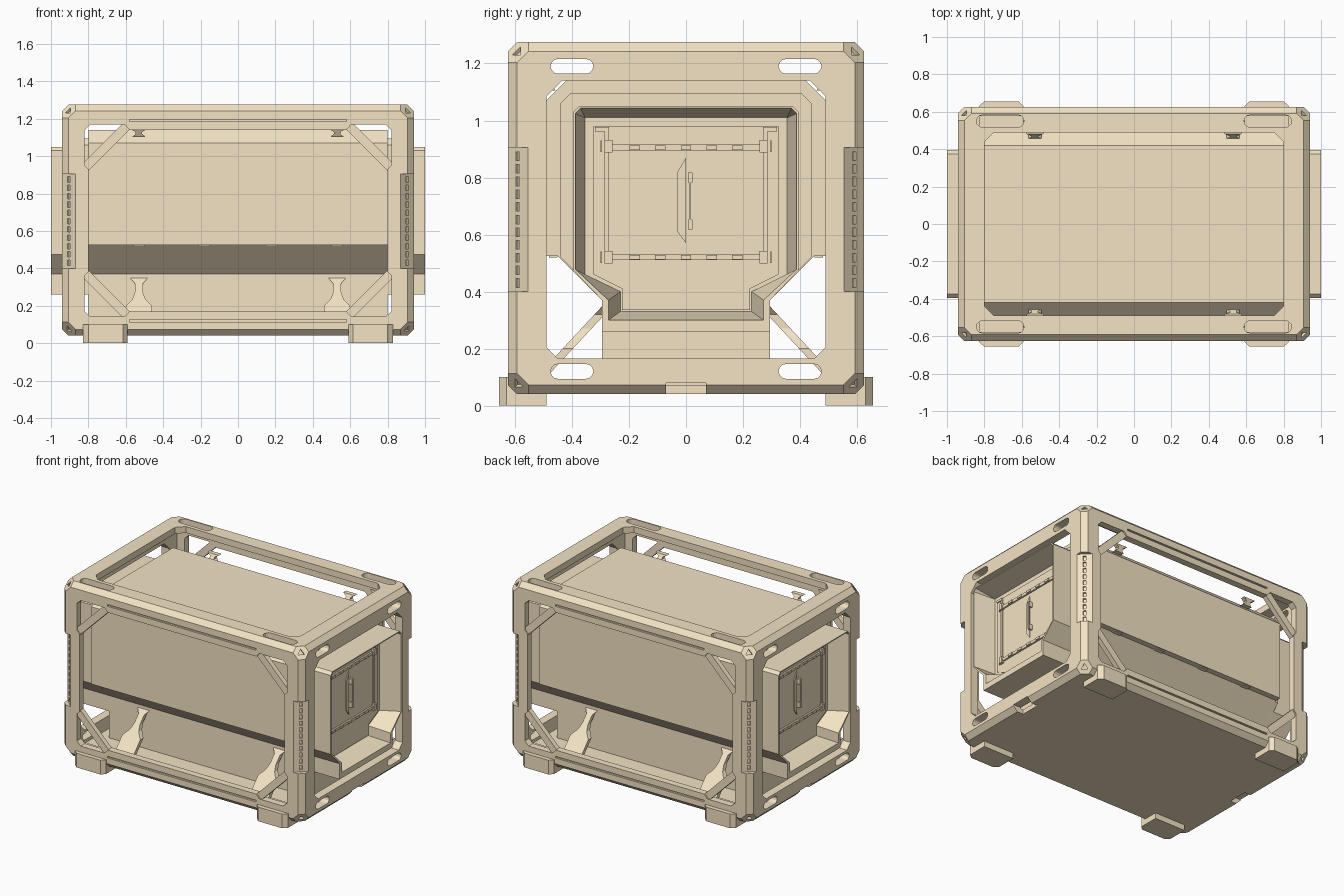
import bpy, bmesh
from math import cos, sin, pi
from mathutils import Vector, Matrix

if "Cube" in bpy.data.objects:
    bpy.data.objects.remove(bpy.data.objects["Cube"])

S = (-1, 1)
HX, HY, Z0, Z1 = 0.94, 0.625, 0.04, 1.275
ZC, HZ = (Z0 + Z1) / 2, (Z1 - Z0) / 2
FLOOR = 0.072
tan_paint = bpy.data.materials.new("tan_paint")
tan_paint.diffuse_color = (0.90, 0.77, 0.55, 1)
tan_paint.use_nodes = True
tan_paint.node_tree.nodes["Principled BSDF"].inputs["Base Color"].default_value = tan_paint.diffuse_color


def finish(name, bm):
    bmesh.ops.recalc_face_normals(bm, faces=bm.faces[:])
    me = bpy.data.meshes.new(name)
    bm.to_mesh(me)
    bm.free()
    me.materials.append(tan_paint)
    ob = bpy.data.objects.new(name, me)
    bpy.context.collection.objects.link(ob)
    return ob


def place(axis, p, t):
    return {'x': (t, p[0], p[1]), 'y': (p[0], t, p[1]), 'z': (p[0], p[1], t)}[axis]


def loft(bm, axis, rings):
    """Skin a list of (offset, profile) rings and cap both ends."""
    loops = [[bm.verts.new(place(axis, p, t)) for p in pts] for t, pts in rings]
    for a, b in zip(loops, loops[1:]):
        for i in range(len(a)):
            j = (i + 1) % len(a)
            bm.faces.new((a[i], a[j], b[j], b[i]))
    bm.faces.new(loops[0])
    bm.faces.new(loops[-1])
    return [v for l in loops for v in l]


def prism(bm, axis, pts, a, b):
    return loft(bm, axis, [(a, pts), (b, pts)])


def sym(half):
    return half + [(-u, v) for u, v in reversed(half)]


def slot(u, v, hu, r, n=6):
    """Rounded slot profile."""
    return [(u + s * (hu - r + r * sin(pi * k / n)), v - s * r * cos(pi * k / n))
            for s in (1, -1) for k in range(n + 1)]


def box(bm, x0, x1, y0, y1, z0, z1):
    prism(bm, 'z', [(x0, y0), (x1, y0), (x1, y1), (x0, y1)], z0, z1)


# Outer frame block: every edge and corner chamfered by plane cuts
bm = bmesh.new()
box(bm, -HX, HX, -HY, HY, Z0, Z1)
half = Vector((HX, HY, HZ))
dirs = [Vector((x, y, z)) for x in (-1, 0, 1) for y in (-1, 0, 1) for z in (-1, 0, 1)]
for count, d in ((2, 0.033), (3, 0.105)):
    for n in dirs:
        if sum(map(abs, n)) != count:
            continue
        corner = Vector([a * b for a, b in zip(n, half)]) + Vector((0, 0, ZC))
        r = bmesh.ops.bisect_plane(bm, geom=bm.verts[:] + bm.edges[:] + bm.faces[:], dist=1e-6,
                                   plane_co=corner - n * d / count, plane_no=n, clear_outer=True)
        edges = [e for e in r['geom_cut'] if isinstance(e, bmesh.types.BMEdge)]
        bmesh.ops.contextual_create(bm, geom=edges)
frame = finish("outer_frame", bm)

cutters = []


def cut(bm):
    ob = finish("cutter", bm)
    ob.hide_render = True
    m = frame.modifiers.new("cut", 'BOOLEAN')
    m.operation, m.solver, m.object = 'DIFFERENCE', 'EXACT', ob
    cutters.append(ob)


# Hollow inside, then openings: ends, top, front and back
bm = bmesh.new()
box(bm, -0.88, 0.88, -0.577, 0.577, FLOOR, 1.23)
cut(bm)
bm = bmesh.new()
prism(bm, 'x', sym([(0.435, 1.14), (0.49, 1.085), (0.49, 0.205), (0.45, 0.165)]), -1.2, 1.2)
cut(bm)
bm = bmesh.new()
prism(bm, 'z', sym([(0.75, 0.49), (0.80, 0.44), (0.80, -0.44), (0.75, -0.49)]), 0.6, 1.5)
cut(bm)
q = [(0.58, 1.14), (0.605, 1.168), (0.79, 1.168), (0.82, 1.14), (0.82, 0.95), (0.80, 0.93)]
side = sym(q + [(u, 2 * 0.655 - v) for u, v in reversed(q)])
bm = bmesh.new()
for s in S:
    prism(bm, 'y', side, s * 0.48, s * 0.8)
cut(bm)

# Hand slots, rail grooves and end notches
bm = bmesh.new()
for s in S:
    for z in (0.12, 1.19):
        for t in S:
            prism(bm, 'x', slot(s * 0.40, z, 0.075, 0.026), t * 0.8, t * 1.2)
        y0, y1 = sorted((s * 0.612, s * 0.7))
        box(bm, -0.58, 0.58, y0, y1, z - 0.006, z + 0.006)
    for t in S:
        prism(bm, 'z', slot(s * 0.715, t * 0.55, 0.127, 0.033), 1.222, 1.4)
    box(bm, s * 0.86, s * 1.1, -0.07, 0.07, 0.0, 0.08)
cut(bm)

# Deeper chamfer on each post, its column of slots, and the corner sockets
guard, holes, sockets = bmesh.new(), bmesh.new(), bmesh.new()
for sx in S:
    for sy in S:
        n = Vector((sx, sy, 0)).normalized()
        side_dir = Vector((-sy, sx, 0)).normalized()
        rot = Matrix((n, side_dir, (0, 0, 1))).transposed().to_4x4()
        p = Vector((sx * (HX - 0.035), sy * (HY - 0.035), 0))

        def block(b, off, size):
            m = Matrix.Translation(p + off) @ rot @ Matrix.Diagonal((*size, 1))
            bmesh.ops.create_cube(b, size=1, matrix=m)
        block(guard, n * 0.1 + Vector((0, 0, 0.6525)), (0.2, 0.3, 0.505))
        for k in range(11):
            block(holes, Vector((0, 0, 0.43 + k * 0.0445)), (0.02, 0.018, 0.03))
        for sz in S:
            d = Vector((sx, sy, sz))
            c = Vector((sx * HX, sy * HY, ZC + sz * HZ)) - d * 0.105 / 3
            up = d.normalized().to_track_quat('Z', 'Y').to_matrix().to_4x4()
            bmesh.ops.create_cone(sockets, cap_ends=True, segments=3, radius1=0.024, radius2=0.024,
                                  depth=0.03, matrix=Matrix.Translation(c) @ up)
for b in (guard, holes, sockets):
    cut(b)
dg = bpy.context.evaluated_depsgraph_get()
done = bpy.data.meshes.new_from_object(frame.evaluated_get(dg))
frame.modifiers.clear()
frame.data = done
for ob in cutters:
    bpy.data.objects.remove(ob)

# Diagonal corner braces in the front and back windows
bm = bmesh.new()
for sy in S:
    for sx in S:
        for sz in S:
            pts = [(sx * u, 0.655 + sz * v) for u, v in
                   ((0.84, 0.225), (0.84, 0.295), (0.61, 0.525), (0.54, 0.525))]
            prism(bm, 'y', pts, sy * 0.58, sy * 0.615)
finish("corner_braces", bm)

# Feet
bm = bmesh.new()
for sx in S:
    for sy in S:
        pts = [(0.59, 0.49), (0.83, 0.49), (0.83, 0.63), (0.80, 0.655), (0.615, 0.655), (0.59, 0.63)]
        prism(bm, 'z', [(sx * u, sy * v) for u, v in pts], 0, 0.10)
finish("feet", bm)

# Inner container body on its pedestal, with a raised plate at each end
A = sym([(0.42, 1.14), (0.49, 1.07), (0.49, 0.525), (0.45, 0.525), (0.295, 0.37), (0.295, 0.06)])
B = sym([(0.405, 1.095), (0.44, 1.06), (0.44, 0.52), (0.295, 0.375), (0.295, 0.26)])
bm = bmesh.new()
prism(bm, 'x', A, -0.80, 0.80)
for s in S:
    prism(bm, 'x', B, s * 0.79, s * 0.825)
finish("inner_container", bm)

# Small hinges under the long side edges
bm = bmesh.new()
for s in S:
    for x in (-0.53, -0.18, 0.18, 0.53):
        box(bm, x - 0.03, x + 0.03, s * 0.45, s * 0.48, 0.519, 0.53)
finish("edge_hinges", bm)

# End hoods with sloped recesses
outer = sym([(0.375, 1.05), (0.395, 1.03), (0.395, 0.475), (0.295, 0.37), (0.295, 0.26)])
rim = sym([(0.37, 1.043), (0.388, 1.025), (0.388, 0.478), (0.272, 0.37), (0.272, 0.30)])
back = sym([(0.354, 1.01), (0.355, 1.009), (0.355, 0.46), (0.23, 0.40), (0.23, 0.33)])
bm = bmesh.new()
for s in S:
    loft(bm, 'x', [(s * 0.80, outer), (s * 1.0, outer), (s * 1.0, rim), (s * 0.855, back)])
finish("end_hoods", bm)

# Doors: panel, cross bars, side bars with clips, handle and latch plate
bm = bmesh.new()
for s in S:
    f = s * 0.85
    prism(bm, 'x', sym([(0.325, 0.98), (0.325, 0.46), (0.225, 0.41), (0.225, 0.335)]), f, s * 0.861)
    for z in (0.52, 0.905):
        box(bm, f, s * 0.872, -0.27, 0.27, z - 0.01, z + 0.01)
        for k in range(5):
            y = (k - 2) * 0.09
            box(bm, f, s * 0.878, y - 0.018, y + 0.018, z - 0.008, z + 0.008)
    for t in S:
        box(bm, f, s * 0.87, t * 0.27, t * 0.32, 0.962, 0.978)
        box(bm, f, s * 0.868, t * 0.27, t * 0.285, 0.50, 0.97)
        for z in (0.52, 0.91):
            box(bm, f, s * 0.88, t * 0.258, t * 0.285, z - 0.022, z + 0.022)
            box(bm, f, s * 0.868, t * 0.295, t * 0.30, z - 0.02, z + 0.02)
    plate = [(0, 0.57), (0, 0.87), (-0.03, 0.82), (-0.03, 0.61)]
    prism(bm, 'x', [(s * u, v) for u, v in plate], f, s * 0.868)
    box(bm, s * 0.88, s * 0.89, s * 0.011, s * 0.018, 0.62, 0.815)
    for z in (0.635, 0.80):
        box(bm, f, s * 0.885, s * 0.007, s * 0.022, z - 0.018, z + 0.018)
finish("end_doors", bm)

# Flared support brackets holding the container, low and high
low = [(0.07, 0.065), (0.07, 0.20), (0.035, 0.235), (0.022, 0.27), (0.022, 0.32), (0.045, 0.345), (0.045, 0.37)]
high = [(0.035, 1.105), (0.018, 1.117), (0.018, 1.13), (0.045, 1.145)]
bm = bmesh.new()
for sx in S:
    for sy in S:
        for half_p, y, slope, t in ((low, 0.54, -0.93, 0.018), (high, 0.472, 0.6, 0.015)):
            pts = [(sx * 0.53 + u, v) for u, v in sym(half_p)]
            for v in prism(bm, 'y', pts, y - t, y + t):
                v.co.y = sy * (v.co.y + slope * (v.co.z - half_p[0][1]))
finish("support_brackets", bm)
